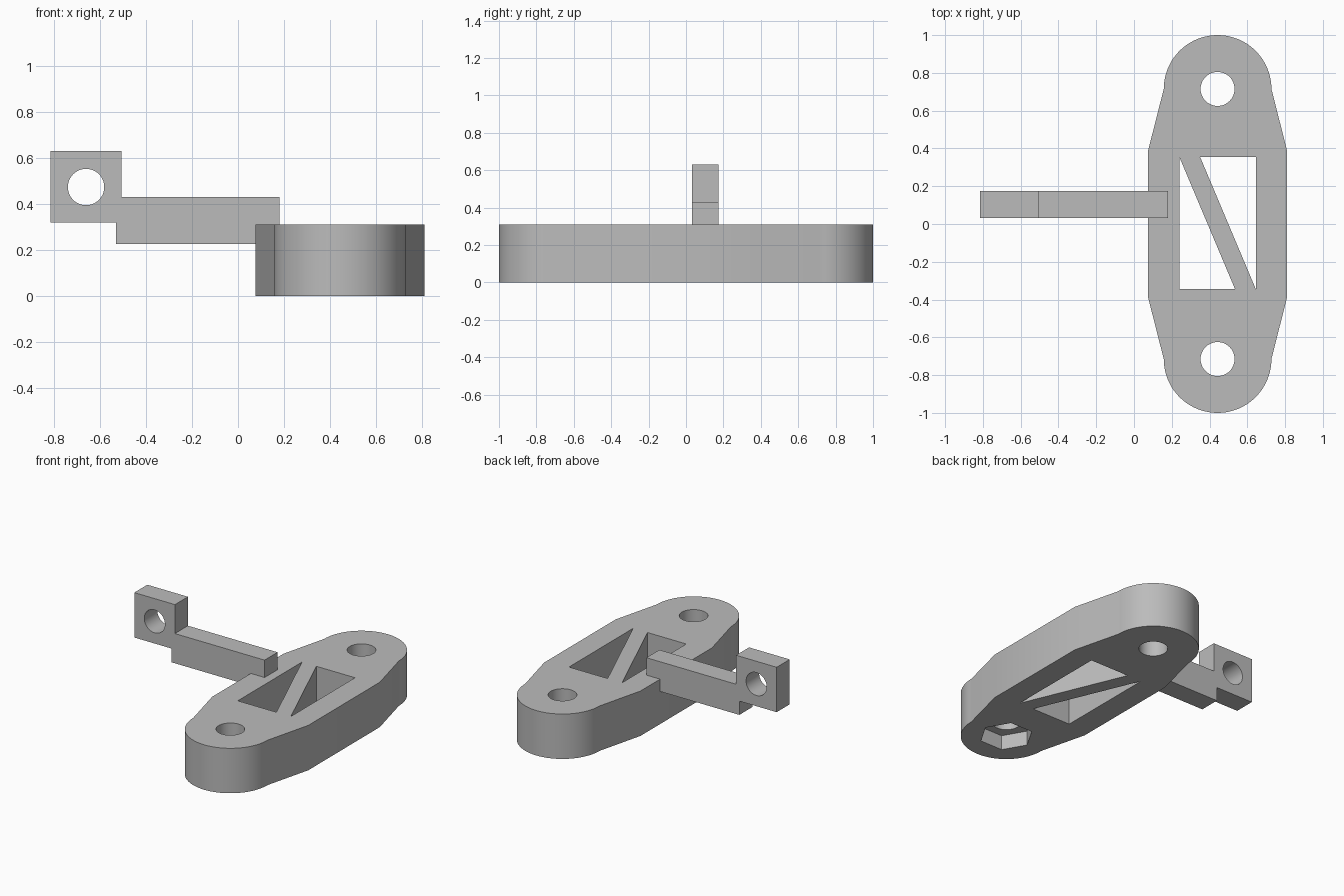
import bpy, bmesh, math
from mathutils import Vector

cube = bpy.data.objects.get("Cube")
if cube:
    bpy.data.objects.remove(cube, do_unlink=True)

grey = bpy.data.materials.new("plain grey")
grey.use_nodes = True
grey.diffuse_color = (0.5, 0.5, 0.5, 1)
grey.node_tree.nodes["Principled BSDF"].inputs["Base Color"].default_value = (0.5, 0.5, 0.5, 1)

CX, END_Y, HEIGHT = 0.4425, 0.715, 0.31


def prism(name, profile, start, push):
    """Extrude a flat profile; push is the extrusion vector, start its offset."""
    bm = bmesh.new()
    if push[2]:
        pts = [Vector((a, b, start)) for a, b in profile]
    else:
        pts = [Vector((a, start, b)) for a, b in profile]
    face = bm.faces.new([bm.verts.new(p) for p in pts])
    new = bmesh.ops.extrude_face_region(bm, geom=[face])["geom"]
    bmesh.ops.translate(bm, vec=push, verts=[v for v in new if isinstance(v, bmesh.types.BMVert)])
    bmesh.ops.recalc_face_normals(bm, faces=bm.faces)
    mesh = bpy.data.meshes.new(name)
    bm.to_mesh(mesh)
    bm.free()
    mesh.materials.append(grey)
    obj = bpy.data.objects.new(name, mesh)
    bpy.context.collection.objects.link(obj)
    return obj


def arc(x, y, r, a0, a1, n):
    angles = [math.radians(a0 + (a1 - a0) * i / n) for i in range(n + 1)]
    return [(x + r * math.cos(a), y + r * math.sin(a)) for a in angles]


def circle(x, y, r, n=48):
    return arc(x, y, r, 0, 360, n)[:-1]


def cut(obj, cutter):
    cutter.hide_render = True
    mod = obj.modifiers.new("cut", "BOOLEAN")
    mod.operation, mod.solver, mod.object = "DIFFERENCE", "EXACT", cutter
    bpy.context.view_layer.objects.active = obj
    bpy.ops.object.modifier_apply(modifier=mod.name)
    bpy.data.objects.remove(cutter, do_unlink=True)


def smooth(obj):
    bpy.ops.object.select_all(action="DESELECT")
    obj.select_set(True)
    bpy.context.view_layer.objects.active = obj
    bpy.ops.object.shade_smooth_by_angle(angle=math.radians(30))


# Base plate: rounded ends flaring out to a wider middle
half = 0.3675
outline = [(CX + half, 0.39)] + arc(CX, END_Y, 0.285, 0, 180, 40) + [(CX - half, 0.39)]
outline += [(2 * CX - x, -y) for x, y in outline]
base = prism("base_plate", outline, 0, (0, 0, HEIGHT))

# Two triangular windows that leave a diagonal brace
left, right, front, back, brace = 0.24, 0.645, -0.345, 0.355, 0.11
windows = [
    [(left, back), (left, front), (right - brace, front)],
    [(left + brace, back), (right, back), (right, front)],
]
for tri in windows:
    cut(base, prism("window_cutter", tri, -0.1, (0, 0, HEIGHT + 0.2)))

# Bolt holes, and a hexagonal nut pocket under the front one
for side in (-1, 1):
    cut(base, prism("bolt_cutter", circle(CX, side * END_Y, 0.09), -0.1, (0, 0, HEIGHT + 0.2)))
cut(base, prism("nut_cutter", circle(CX, -END_Y, 0.169, 6), -0.1, (0, 0, 0.2)))
smooth(base)

# Side arm with a raised square eye at its tip
arm_profile = [(0.18, 0.225), (0.18, 0.43), (-0.505, 0.43), (-0.505, 0.63),
               (-0.815, 0.63), (-0.815, 0.32), (-0.53, 0.32), (-0.53, 0.225)]
arm = prism("side_arm", arm_profile, 0.033, (0, 0.142, 0))
cut(arm, prism("eye_cutter", circle(-0.66, 0.473, 0.079), -0.1, (0, 0.5, 0)))
smooth(arm)
